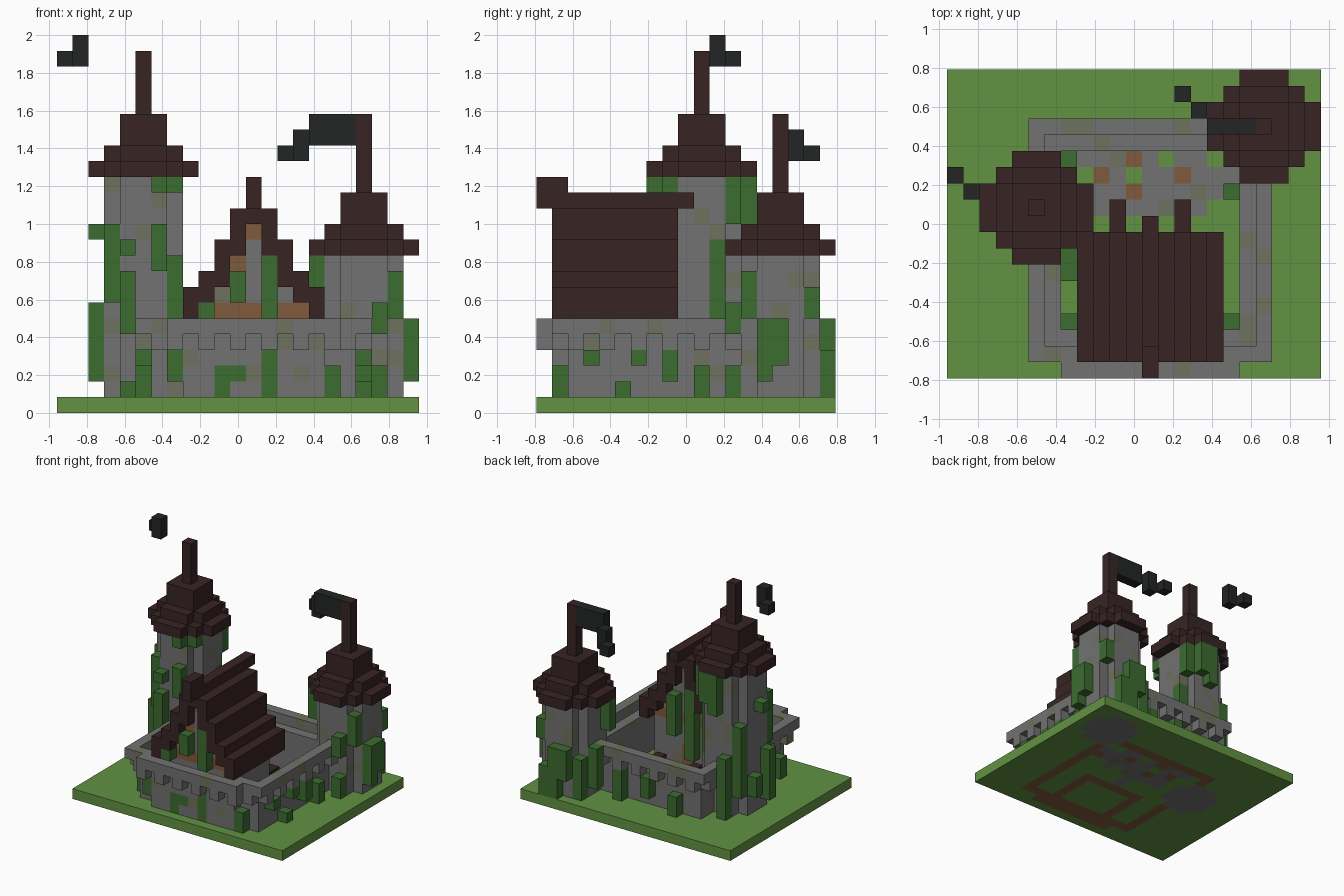
import bpy, bmesh, random
from mathutils import Vector

random.seed(4)
if "Cube" in bpy.data.objects:
    bpy.data.objects.remove(bpy.data.objects["Cube"])

UNIT = 2 / 24
NX, NY = 23, 19


def material(name, rgb):
    lin = [((c / 255 + 0.055) / 1.055) ** 2.4 for c in rgb] + [1]
    m = bpy.data.materials.new(name)
    m.use_nodes = True
    m.diffuse_color = lin
    m.node_tree.nodes["Principled BSDF"].inputs["Base Color"].default_value = lin
    return m


MATS = {
    "grass": material("grass green", (98, 146, 66)),
    "stone": material("stone grey", (114, 114, 114)),
    "moss": material("mossy stone", (110, 114, 94)),
    "vine": material("vine green", (60, 108, 48)),
    "roof": material("dark roof brown", (56, 36, 36)),
    "plank": material("plank brown", (128, 90, 60)),
    "cloth": material("black cloth", (35, 37, 37)),
}
SIDES = [Vector(s) for s in ((1, 0, 0), (-1, 0, 0), (0, 1, 0), (0, -1, 0), (0, 0, 1), (0, 0, -1))]


def build(name, cells):
    """One object from unit blocks {(i, j, k): colour}, outer faces only."""
    bm = bmesh.new()
    names = sorted(set(cells.values()))
    for cell, colour in cells.items():
        mid = Vector(cell) + Vector((0.5, 0.5, 0.5))
        for n in SIDES:
            if tuple(int(c) for c in Vector(cell) + n) in cells:
                continue
            u = Vector((n.y, n.z, n.x))
            v = n.cross(u)
            pts = [mid + (n + a * u + b * v) / 2 for a, b in ((1, 1), (-1, 1), (-1, -1), (1, -1))]
            f = bm.faces.new([bm.verts.new(((p.x - NX / 2) * UNIT, (p.y - NY / 2) * UNIT, p.z * UNIT)) for p in pts])
            f.material_index = names.index(colour)
    bmesh.ops.remove_doubles(bm, verts=bm.verts, dist=UNIT / 100)
    me = bpy.data.meshes.new(name)
    bm.to_mesh(me)
    bm.free()
    for n in names:
        me.materials.append(MATS[n])
    bpy.context.collection.objects.link(bpy.data.objects.new(name, me))


def box(i, j, k, colour):
    """Inclusive block ranges, each (low, high)."""
    return {(x, y, z): colour for x in range(i[0], i[1] + 1)
            for y in range(j[0], j[1] + 1) for z in range(k[0], k[1] + 1)}


def disc(c, r2, k0, k1, colour):
    return {p: q for p, q in box((c[0] - 3, c[0] + 3), (c[1] - 3, c[1] + 3), (k0, k1), colour).items()
            if (p[0] - c[0]) ** 2 + (p[1] - c[1]) ** 2 <= r2}


def weather(cells, skip):
    """Leave room for the vines and turn some stone mossy."""
    return {p: "moss" if c == "stone" and random.random() < 0.13 else c
            for p, c in cells.items() if p not in skip}


def vines(columns):
    out = {}
    for i, j, k0, k1 in columns:
        out.update(box((i, i), (j, j), (k0, k1), "vine"))
    return out


LEFT, RIGHT = (5, 10), (19, 15)

# Vines on each part: column and height range
tall_vines = vines([(2, 9, 2, 6), (2, 10, 11, 11), (3, 8, 7, 11), (4, 7, 5, 8), (4, 7, 10, 10),
                    (4, 7, 1, 1), (5, 7, 1, 3), (6, 7, 14, 14), (7, 8, 14, 14), (6, 7, 9, 11),
                    (7, 8, 5, 9), (7, 11, 6, 10), (5, 13, 11, 14), (6, 13, 12, 14), (7, 12, 12, 14),
                    (4, 13, 1, 6), (3, 12, 3, 9), (2, 11, 3, 4)])
short_vines = vines([(16, 14, 7, 9), (22, 14, 2, 5), (21, 13, 6, 8), (20, 12, 5, 6), (20, 12, 1, 2),
                     (19, 18, 1, 5), (21, 17, 6, 7), (22, 15, 3, 5), (18, 18, 3, 5), (20, 18, 1, 3),
                     (16, 16, 2, 5), (17, 17, 1, 4)])
wall_vines = vines([(7, 1, 2, 3), (10, 1, 1, 2), (11, 1, 2, 2), (13, 1, 1, 3), (17, 1, 1, 2),
                    (19, 3, 3, 3), (19, 5, 1, 1), (19, 6, 3, 3), (19, 8, 2, 3), (19, 10, 1, 2),
                    (5, 3, 1, 2), (5, 6, 2, 3), (8, 15, 1, 2), (11, 15, 2, 3), (14, 15, 1, 3),
                    (7, 13, 1, 3), (7, 7, 1, 3), (7, 6, 2, 3), (7, 3, 1, 2), (17, 3, 1, 3), (17, 11, 1, 2)])
house_vines = vines([(11, 1, 7, 8), (13, 1, 6, 9), (9, 1, 6, 6), (11, 8, 3, 9), (13, 8, 5, 8), (9, 8, 2, 5)])
build("tall_tower_vines", tall_vines)
build("short_tower_vines", short_vines)
build("wall_vines", wall_vines)
build("house_vines", house_vines)


# Towers with stepped roofs and poles
def tower(name, c, top, pole, skip):
    body = disc(c, 5, 1, top - 1, "stone")
    build(name + "_body", weather(body, skip))
    roof = disc(c, 10, top, top, "roof")
    roof.update(disc(c, 5, top + 1, top + 1, "roof"))
    roof.update(disc(c, 2, top + 2, top + 3, "roof"))
    build(name + "_roof", roof)
    build(name + "_pole", disc(c, 0, top + 4, top + 3 + pole, "roof"))
    return body


towers = tower("tall_tower", LEFT, 15, 4, tall_vines)
towers.update(tower("short_tower", RIGHT, 10, 5, short_vines))

# Flags
build("tall_tower_flag", {(1, 11, 22): "cloth", (1, 11, 23): "cloth", (0, 12, 22): "cloth"})
flag = box((16, 18), (15, 15), (17, 18), "cloth")
flag.update(box((15, 15), (16, 16), (16, 17), "cloth"))
flag[(14, 17, 16)] = "cloth"
build("short_tower_flag", flag)


# Curtain wall with a projecting front and an overhanging parapet
def inside(i, j, g):
    return (5 + g <= i <= 19 - g and 1 + g <= j <= 15 - g) or (7 + g <= i <= 17 - g and g <= j < 5)


def ring(g, k0, k1):
    return {p: c for p, c in box((5, 19), (0, 15), (k0, k1), "stone").items()
            if inside(p[0], p[1], g) and not inside(p[0], p[1], g + 1) and p not in towers}


wall = ring(1, 1, 4)
build("curtain_wall", weather(wall, wall_vines))
parapet = ring(0, 5, 5)
parapet.update({p: c for p, c in ring(0, 4, 4).items() if (p[0] + p[1]) % 2})
build("parapet", weather(parapet, {**tall_vines, **short_vines}))

# House: stone walls with timber courses, under a stepped gable roof
EAVES = [(12, 13), (10, 12), (8, 10), (7, 8), (6, 7)]
house, roof = {}, {}
for i in range(8, 17):
    d = abs(i - 12)
    low, high = EAVES[d]
    roof.update(box((i, i), (1, 8), (low, high), "roof"))
    if d < 4:
        house.update(box((i, i), (2, 7), (1, low - 1), "stone"))
        house.update(box((i, i), (2, 7), (6, 6), "plank"))
        if d == 0 or i == 11:
            house.update(box((i, i), (2, 7), (low - 1, low - 1), "plank"))
house.update(box((12, 12), (7, 7), (1, 3), "plank"))
roof.update(box((12, 12), (0, 9), (13, 13), "roof"))
roof.update(box((12, 12), (0, 1), (14, 14), "roof"))
build("house_walls", weather(house, wall))
build("house_roof", {p: c for p, c in roof.items() if p not in house_vines})
for side, i in (("right", 10), ("left", 14)):
    build("porch_rail_" + side, box((i, i), (9, 10), (1, 2), "roof"))

# Ground: foundations of walls, houses and towers, and a worn yard path
ground = box((0, NX - 1), (0, NY - 1), (0, 0), "grass")
for (i, j, k) in wall:
    ground[(i, j, 0)] = "plank"
for i in range(9, 16):
    for j in range(2, 8):
        if i in (9, 15) or j in (2, 7):
            ground[(i, j, 0)] = "plank"
for (i, j, k) in towers:
    ground[(i, j, 0)] = "stone"
for p in box((9, 15), (10, 13), (0, 0), "stone"):
    ground[p] = random.choice(["stone"] * 6 + ["moss", "grass"])
for i, j in ((11, 13), (9, 12), (11, 11), (14, 12), (17, 11)):
    ground[(i, j, 0)] = "plank"
for i, j in ((8, 13), (16, 12), (16, 11), (17, 12), (12, 9), (12, 8)):
    ground[(i, j, 0)] = "stone"
build("ground", ground)
